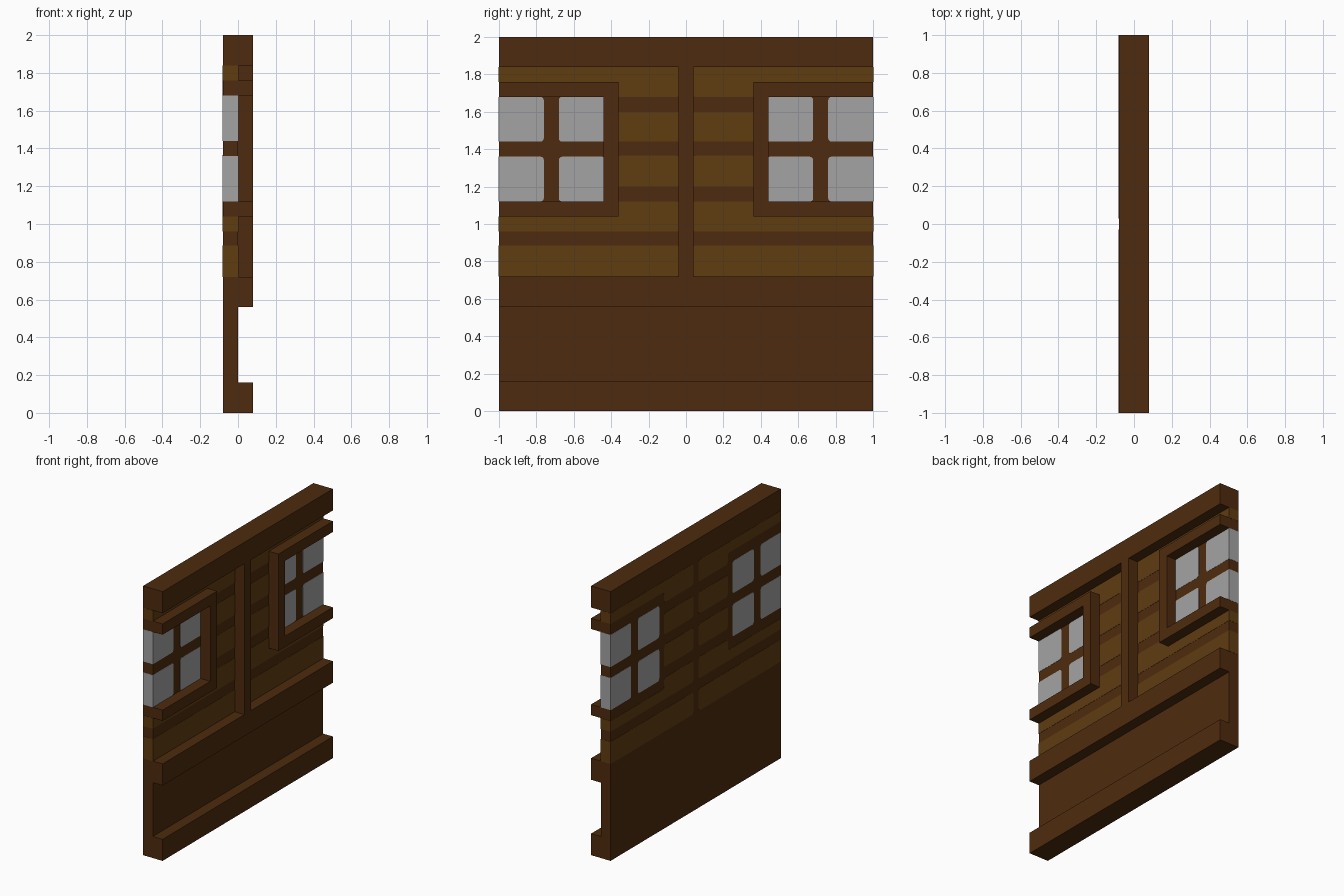
import bpy, bmesh

cube = bpy.data.objects.get("Cube")
if cube:
    bpy.data.objects.remove(cube, do_unlink=True)


def material(name, rgb):
    m = bpy.data.materials.new(name)
    m.use_nodes = True
    m.diffuse_color = (*rgb, 1)
    bsdf = m.node_tree.nodes["Principled BSDF"]
    bsdf.inputs["Base Color"].default_value = (*rgb, 1)
    bsdf.inputs["Roughness"].default_value = 0.9
    return m


DARK = material("dark wood", (0.076, 0.024, 0.0044))
LIGHT = material("light wood", (0.117, 0.045, 0.005))
GLASS = material("grey glass", (0.371, 0.371, 0.371))


def prism(name, outline, x0, x1, mat, radius=0.0):
    """Extrude a (y, z) outline from x0 to x1, rounding corners inside the wall."""
    bm = bmesh.new()
    face = bm.faces.new([bm.verts.new((x0, y, z)) for y, z in outline])
    ext = bmesh.ops.extrude_face_region(bm, geom=[face])["geom"]
    moved = [v for v in ext if isinstance(v, bmesh.types.BMVert)]
    bmesh.ops.translate(bm, verts=moved, vec=(x1 - x0, 0, 0))
    if radius:
        edges = [e for e in bm.edges
                 if abs(e.verts[0].co.x - e.verts[1].co.x) > 0.01
                 and abs(e.verts[0].co.y) < 0.99]
        bmesh.ops.bevel(bm, geom=edges, offset=radius, segments=3,
                        profile=0.5, affect='EDGES')
    bmesh.ops.recalc_face_normals(bm, faces=bm.faces)
    me = bpy.data.meshes.new(name)
    bm.to_mesh(me)
    bm.free()
    me.materials.append(mat)
    ob = bpy.data.objects.new(name, me)
    bpy.context.collection.objects.link(ob)
    return ob


def rect(y0, y1, z0, z1):
    return [(y0, z0), (y1, z0), (y1, z1), (y0, z1)]


T = 0.08          # wall thickness and trim depth
P = 0.0015        # how far the inlays stand proud
END = 1 + P

# Wall core and raised horizontal rails
prism("wall_core", rect(-1, 1, 0, 2), -T, 0, DARK)
for name, z0, z1 in (("bottom_rail", 0, 0.16), ("middle_rail", 0.56, 0.72),
                     ("top_rail", 1.84, 2)):
    prism(name, rect(-1, 1, z0, z1), 0, T, DARK)
prism("centre_post", rect(-0.04, 0.04, 0.72, 1.84), 0, T, DARK)

# Plank outlines on one half of the wall, stepped around the window
IN, MID = 0.03, 0.375
planks = [
    rect(IN, END, 0.72, 0.885),
    [(IN, 0.96), (END, 0.96), (END, 1.04), (MID, 1.04), (MID, 1.12), (IN, 1.12)],
    rect(IN, MID, 1.20, 1.365),
    rect(IN, MID, 1.44, 1.60),
    [(IN, 1.68), (MID, 1.68), (MID, 1.76), (END, 1.76), (END, 1.84), (IN, 1.84)],
]

for side, s in (("back", 1), ("front", -1)):
    def mirrored(outline):
        return [(s * y, z) for y, z in outline]

    # Light planks inlaid through the wall
    for i, outline in enumerate(planks):
        prism(f"{side}_plank_{i + 1}", mirrored(outline), -T - P, P, LIGHT, 0.02)

    # Four window panes
    for z0, z1 in ((1.12, 1.36), (1.44, 1.68)):
        for y0, y1 in ((0.43, 0.68), (0.76, END)):
            prism(f"{side}_window_pane", mirrored(rect(y0, y1, z0, z1)),
                  -T - P, P, GLASS, 0.018)

    # Raised three-sided window frame
    frame = [(1, 1.04), (1, 1.12), (0.44, 1.12), (0.44, 1.68),
             (1, 1.68), (1, 1.76), (0.36, 1.76), (0.36, 1.04)]
    prism(f"{side}_window_frame", mirrored(frame), 0, T, DARK)
